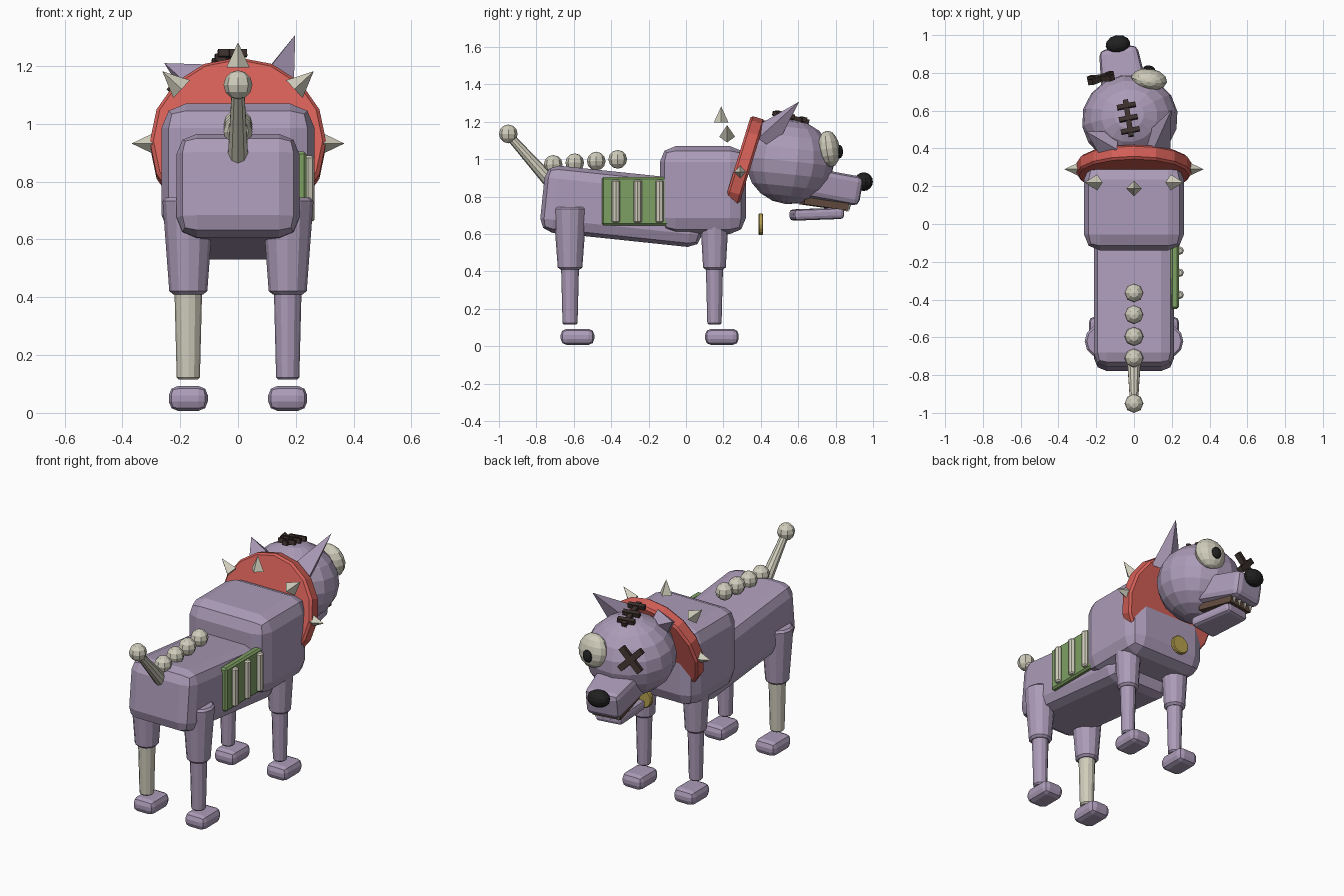
import bpy, bmesh, math
from mathutils import Vector, Matrix, Euler

if "Cube" in bpy.data.objects:
    bpy.data.objects.remove(bpy.data.objects["Cube"])


def mat(name, r, g, b):
    m = bpy.data.materials.new(name)
    m.diffuse_color = (r, g, b, 1)
    m.use_nodes = True
    m.node_tree.nodes["Principled BSDF"].inputs["Base Color"].default_value = m.diffuse_color
    return m


FUR = mat("purple fur", .41, .33, .48)
RED = mat("red collar", .66, .115, .095)
BONE = mat("bone", .63, .61, .50)
GREEN = mat("green patch", .21, .35, .125)
STITCH = mat("dark stitch", .045, .03, .026)
BLACK = mat("black", .015, .015, .016)
GOLD = mat("gold", .48, .36, .08)
MOUTH = mat("mouth brown", .12, .07, .05)


def finish(name, bm, material, matrix, bevel=0, segs=2):
    bmesh.ops.transform(bm, matrix=matrix, verts=bm.verts)
    me = bpy.data.meshes.new(name)
    bm.to_mesh(me)
    bm.free()
    me.materials.append(material)
    ob = bpy.data.objects.new(name, me)
    bpy.context.collection.objects.link(ob)
    if bevel:
        mod = ob.modifiers.new("bevel", 'BEVEL')
        mod.width, mod.segments = bevel, segs
        mod.limit_method, mod.angle_limit = 'ANGLE', math.radians(50)
    return ob


def place(loc, rot):
    return Matrix.Translation(loc) @ Euler([math.radians(a) for a in rot]).to_matrix().to_4x4()


def box(name, loc, size, material, rot=(0, 0, 0), bevel=0, segs=2, taper=1):
    bm = bmesh.new()
    bmesh.ops.create_cube(bm, size=1)
    for v in bm.verts:
        v.co = Vector(a * b for a, b in zip(v.co, size))
        if v.co.y > 0:
            v.co.x *= taper
    return finish(name, bm, material, place(loc, rot), bevel, segs)


def ball(name, loc, radii, material, rot=(0, 0, 0), u=8, v=6):
    bm = bmesh.new()
    bmesh.ops.create_uvsphere(bm, u_segments=u, v_segments=v, radius=1)
    return finish(name, bm, material, place(loc, rot) @ Matrix.Diagonal((*radii, 1)))


def rod(name, a, b, r1, r2, material, sides=12, bevel=0):
    a, b = Vector(a), Vector(b)
    d = b - a
    bm = bmesh.new()
    bmesh.ops.create_cone(bm, cap_ends=True, segments=sides, radius1=r1, radius2=r2, depth=d.length)
    m = Matrix.Translation((a + b) / 2) @ d.to_track_quat('Z', 'Y').to_matrix().to_4x4()
    return finish(name, bm, material, m, bevel, 1)


# Torso
box("hind_body", (0, -.335, .748), (.425, .87, .36), FUR, (-6, 0, 0), .07)
box("chest", (0, .09, .835), (.53, .46, .47), FUR, (0, 0, 0), .085)

# Legs and feet, one hind shin is bare bone
for side, x in (("left", -.172), ("right", .172)):
    for end, y, rt, rb, s in (("hind", -.62, .09, .065, .046), ("front", .152, .08, .06, .044)):
        n = f"{side}_{end}"
        rod(n + "_thigh", (x, y, .41), (x, y, .745), rb, rt, FUR, 12, .012)
        shin = BONE if n == "left_hind" else FUR
        rod(n + "_shin", (x, y, .115), (x, y, .43), s - .006, s + .002, shin, 12, .008)
        box(n + "_foot", (x, y + .04, .05), (.135, .18, .086), FUR, (0, 0, 0), .032)

# Tail bone and spine knobs
rod("tail", (0, -.73, .885), (0, -.945, 1.125), .037, .022, BONE, 10)
ball("tail_tip", (0, -.95, 1.135), (.05, .05, .05), BONE)
for i in range(4):
    ball(f"spine_knob_{i}", (0, -.71 + .115 * i, .972 + .009 * i), (.05, .05, .05), BONE)

# Open flank with ribs
box("flank_patch", (.215, -.265, .775), (.045, .37, .26), GREEN, (0, 0, 0), .01, 1)
for i in range(3):
    y = -.375 + .117 * i
    rod(f"rib_{i}", (.242, y, .66), (.242, y, .89), .022, .022, BONE, 8, .008)

# Collar, spikes and tag
axis = Vector((0, math.cos(.3), -math.sin(.3))) * .04
centre = Vector((0, .295, .93))
rod("collar", centre - axis, centre + axis, .305, .305, RED, 16, .012)
rod("collar_spike_top", (0, .188, 1.195), (0, .188, 1.282), .04, 0, BONE, 4)
for s in (-1, 1):
    rod("collar_spike_upper", (s * .195, .22, 1.12), (s * .262, .22, 1.182), .042, 0, BONE, 4)
    rod("collar_spike_side", (s * .295, .29, .932), (s * .368, .29, .932), .035, 0, BONE, 4)
rod("tag", (0, .387, .652), (0, .413, .652), .057, .057, GOLD, 16, .005)

# Head with ears
YAW = 9
ball("head", (-.022, .555, .985), (.255, .238, .226), FUR, (-6, 0, YAW), 16, 10)
rod("right_ear", (.115, .42, 1.11), (.198, .605, 1.308), .085, 0, FUR, 4)
rod("left_ear", (-.125, .415, 1.13), (-.255, .49, 1.21), .085, 0, FUR, 4)

# Muzzle, jaw and nose
box("muzzle", (-.06, .775, .853), (.26, .31, .158), FUR, (-10, 0, YAW), .032, 2, .78)
box("mouth", (-.052, .74, .772), (.17, .24, .06), MOUTH, (-8, 0, YAW))
box("jaw", (-.047, .70, .706), (.19, .275, .06), FUR, (2, 0, YAW), .02, 2, .85)
ball("nose", (-.085, .95, .88), (.066, .05, .05), BLACK, (0, 0, YAW), 12, 8)
for i in range(4):
    x = -.145 + .045 * i
    y = .85 + .007 * i
    rod(f"tooth_{i}", (x, y, .775), (x, y, .718), .016, 0, BONE, 6)

# Bulging eye
ball("eye", (.08, .765, 1.055), (.096, .058, .098), BONE, (8, 0, -8), 12, 8)
ball("pupil", (.08, .82, 1.04), (.032, .02, .037), BLACK, (0, 0, -8), 10, 6)

# Crossed stitches over the missing eye
for a in (-45, 45):
    m = place((-.175, .772, 1.07), (10, 0, 12)) @ place((0, 0, 0), (0, a, 0))
    bm = bmesh.new()
    bmesh.ops.create_cube(bm, size=1)
    finish("eye_cross", bm, STITCH, m @ Matrix.Diagonal((.17, .03, .035, 1)))

# Scar stitched along the crown
box("scar", (-.03, .56, 1.222), (.028, .2, .026), STITCH, (-14, 0, YAW))
for i, t in enumerate((-.065, 0, .065)):
    box(f"scar_stitch_{i}", (-.03 - t * .16, .56 + t, 1.228 - t * .25),
        (.1, .024, .026), STITCH, (-14, 0, YAW + 2))
